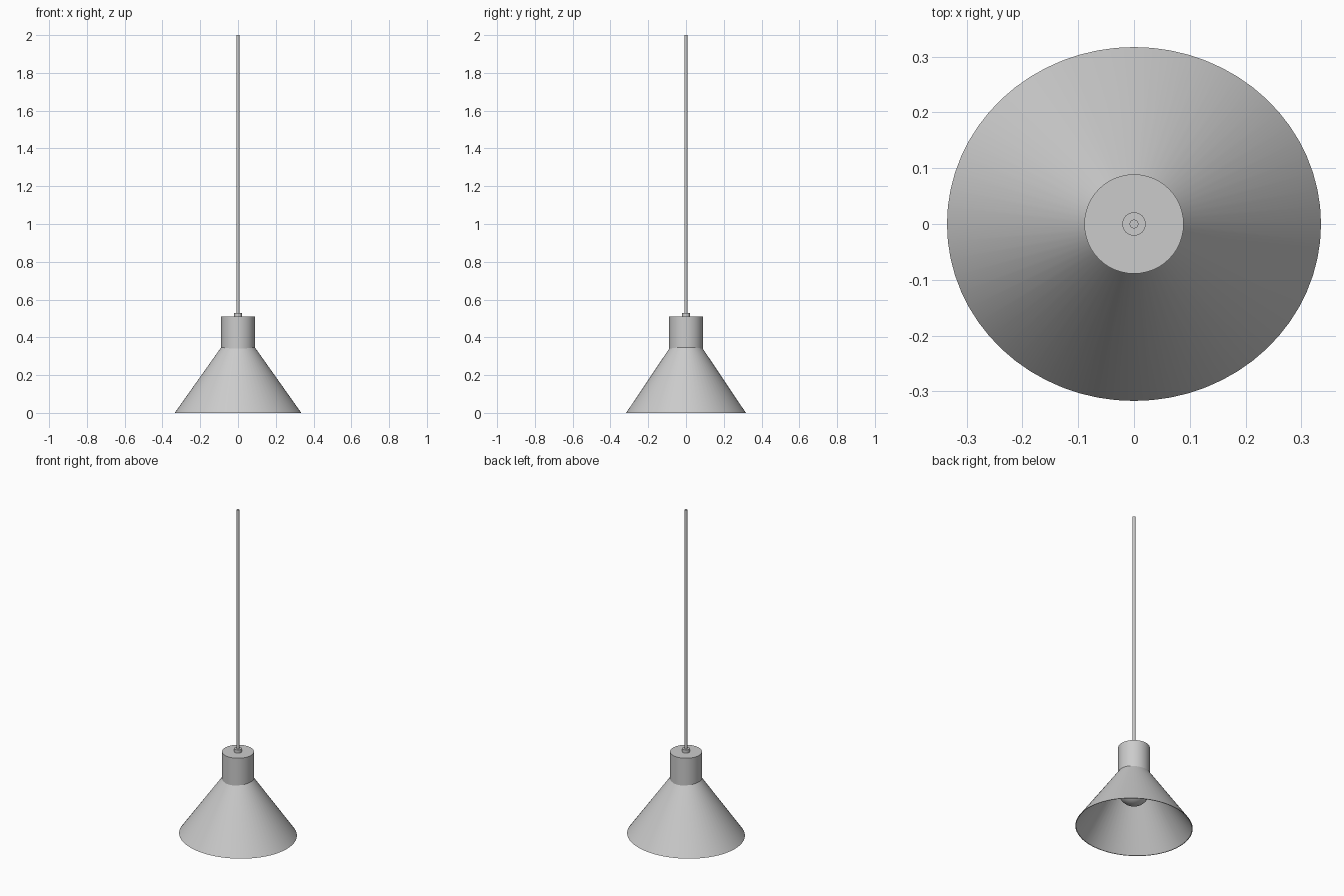
import bpy, bmesh, math

if "Cube" in bpy.data.objects:
    bpy.data.objects.remove(bpy.data.objects["Cube"])


def lathe(name, profile, segments, sx=1.0, sy=1.0):
    """Spin (radius, z) points round z; a radius of 0 becomes a pole."""
    bm = bmesh.new()
    verts = [bm.verts.new((r, 0, z)) for r, z in profile]
    edges = [bm.edges.new(pair) for pair in zip(verts, verts[1:])]
    bmesh.ops.spin(bm, geom=verts + edges, axis=(0, 0, 1), cent=(0, 0, 0),
                   angle=math.tau, steps=segments, use_duplicate=False)
    bmesh.ops.remove_doubles(bm, verts=bm.verts, dist=1e-5)
    bmesh.ops.scale(bm, vec=(sx, sy, 1), verts=bm.verts)
    bmesh.ops.recalc_face_normals(bm, faces=bm.faces)
    mesh = bpy.data.meshes.new(name)
    bm.to_mesh(mesh)
    bm.free()
    obj = bpy.data.objects.new(name, mesh)
    bpy.context.collection.objects.link(obj)
    bpy.context.view_layer.objects.active = obj
    bpy.ops.object.select_all(action='DESELECT')
    obj.select_set(True)
    bpy.ops.object.shade_smooth_by_angle(angle=math.radians(35))
    return obj


# Slightly oval thin conical shade, open below
lathe("shade", [(0.335, 0), (0.085, 0.353), (0.082, 0.350), (0.331, 0),
                (0.335, 0)], 64, sy=0.946)

# Socket housing, running down into the shade
lathe("socket_housing", [(0, 0.51), (0.089, 0.51), (0.089, 0.235), (0, 0.235)], 48)

# Round bulb end below the housing
bulb = [(0.089 * math.cos(a), 0.235 - 0.089 * math.sin(a))
        for a in (i * math.pi / 20 for i in range(10))]
lathe("bulb", bulb + [(0, 0.146)], 48)

# Cord grip and hanging cord
lathe("cord_grip", [(0, 0.53), (0.021, 0.53), (0.021, 0.505), (0, 0.505)], 32)
lathe("cord", [(0, 2.0), (0.008, 2.0), (0.008, 0.5), (0, 0.5)], 16)
